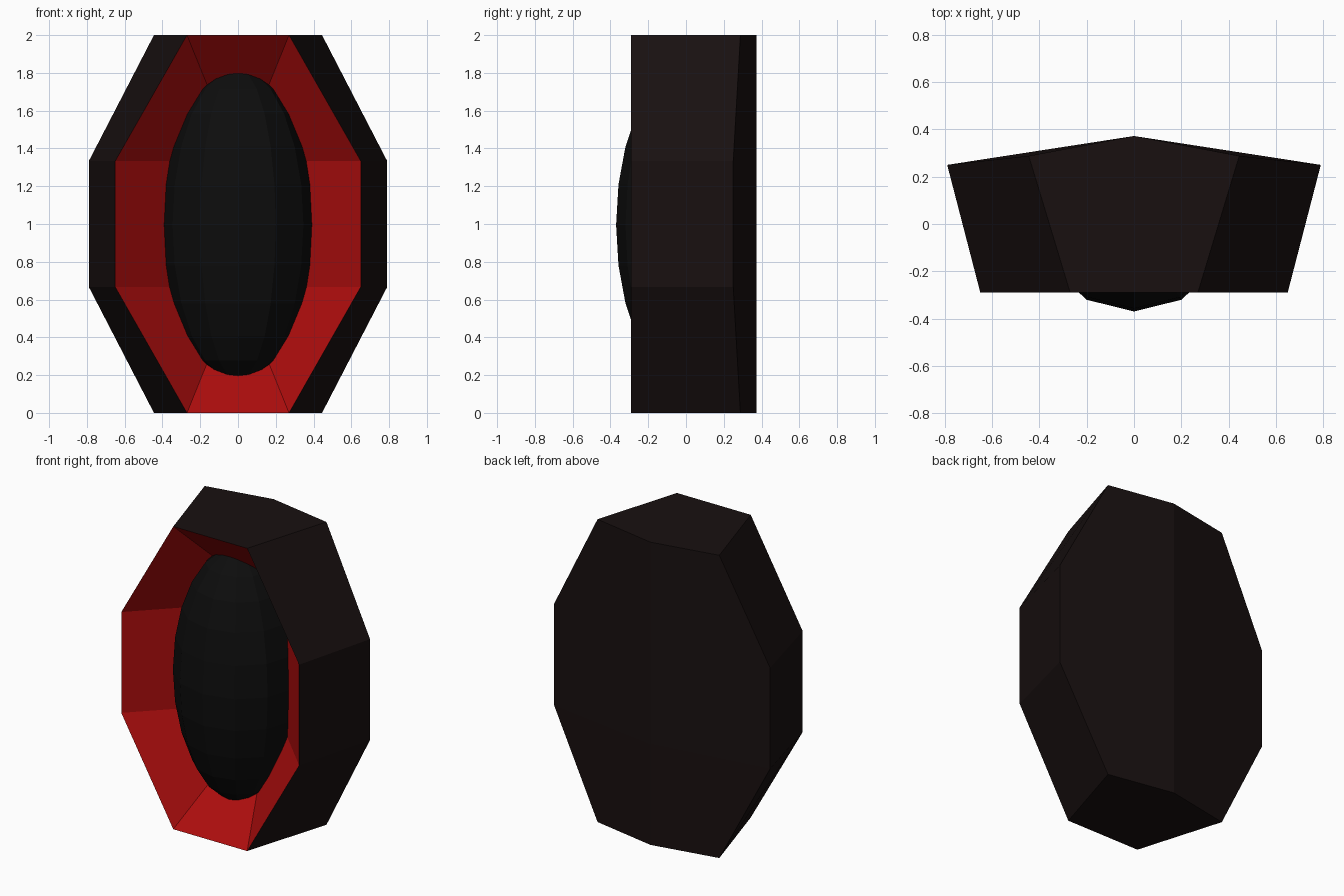
import bpy, bmesh
from mathutils import Matrix

if "Cube" in bpy.data.objects:
    bpy.data.objects.remove(bpy.data.objects["Cube"])

LEVELS = [0, 0.667, 1.333, 2]


def make_object(name, bm, color):
    bmesh.ops.remove_doubles(bm, verts=bm.verts, dist=1e-5)
    mesh = bpy.data.meshes.new(name)
    bm.to_mesh(mesh)
    bm.free()
    mat = bpy.data.materials.new(name + "_colour")
    mat.diffuse_color = (*color, 1)
    mat.use_nodes = True
    mat.node_tree.nodes["Principled BSDF"].inputs["Base Color"].default_value = mat.diffuse_color
    mesh.materials.append(mat)
    obj = bpy.data.objects.new(name, mesh)
    bpy.context.collection.objects.link(obj)
    return obj


def add_face(bm, points):
    return bm.faces.new([bm.verts.new(p) for p in points])


def octagon_side(narrow, wide, y_narrow, y_wide):
    """Right half of an octagon, bottom to top."""
    return [(x, y, z) for x, y, z in zip((narrow, wide, wide, narrow),
            (y_narrow, y_wide, y_wide, y_narrow), LEVELS)]


def flip(p):
    return (-p[0], p[1], p[2])


front = octagon_side(0.27, 0.65, -0.29, -0.29)
back = octagon_side(0.445, 0.79, 0.288, 0.25)
ridge = [(0, 0.372, z) for z in LEVELS]
valley = [(0, 0.36, z) for z in (0.667, 0.667, 1.333, 1.333)]

# Outer shell: flared octagonal sides and a ridged back
bm = bmesh.new()
for i in range(3):
    for m in (lambda p: p, flip):
        side = [m(p) for p in (front[i], back[i], back[i + 1], front[i + 1])]
        rear = [m(p) for p in (back[i], ridge[i], ridge[i + 1], back[i + 1])]
        for quad in (side, rear):
            add_face(bm, quad if m is not flip else quad[::-1])
add_face(bm, [front[0], flip(front[0]), flip(back[0]), ridge[0], back[0]])
add_face(bm, [front[3], back[3], ridge[3], flip(back[3]), flip(front[3])])
make_object("outer_shell", bm, (0.009, 0.005, 0.005))

# Red recess: faces sloping in from the front rim to a short vertical valley
bm = bmesh.new()
for i in range(3):
    pts = [front[i], front[i + 1], valley[i + 1]]
    if i == 1:
        pts.append(valley[i])
    add_face(bm, pts)
    add_face(bm, [flip(p) for p in pts][::-1])
add_face(bm, [flip(front[0]), front[0], valley[0]])
add_face(bm, [front[3], flip(front[3]), valley[3]])
make_object("red_recess", bm, (0.42, 0.004, 0.004))

# Dark faceted egg-shaped lens seated in the recess
bm = bmesh.new()
bmesh.ops.create_uvsphere(bm, u_segments=12, v_segments=12, radius=1,
                          matrix=Matrix.Diagonal((0.4, 0.37, 0.83, 1)))
lens = make_object("lens", bm, (0.004, 0.004, 0.004))
lens.location = (0, 0, 0.995)
